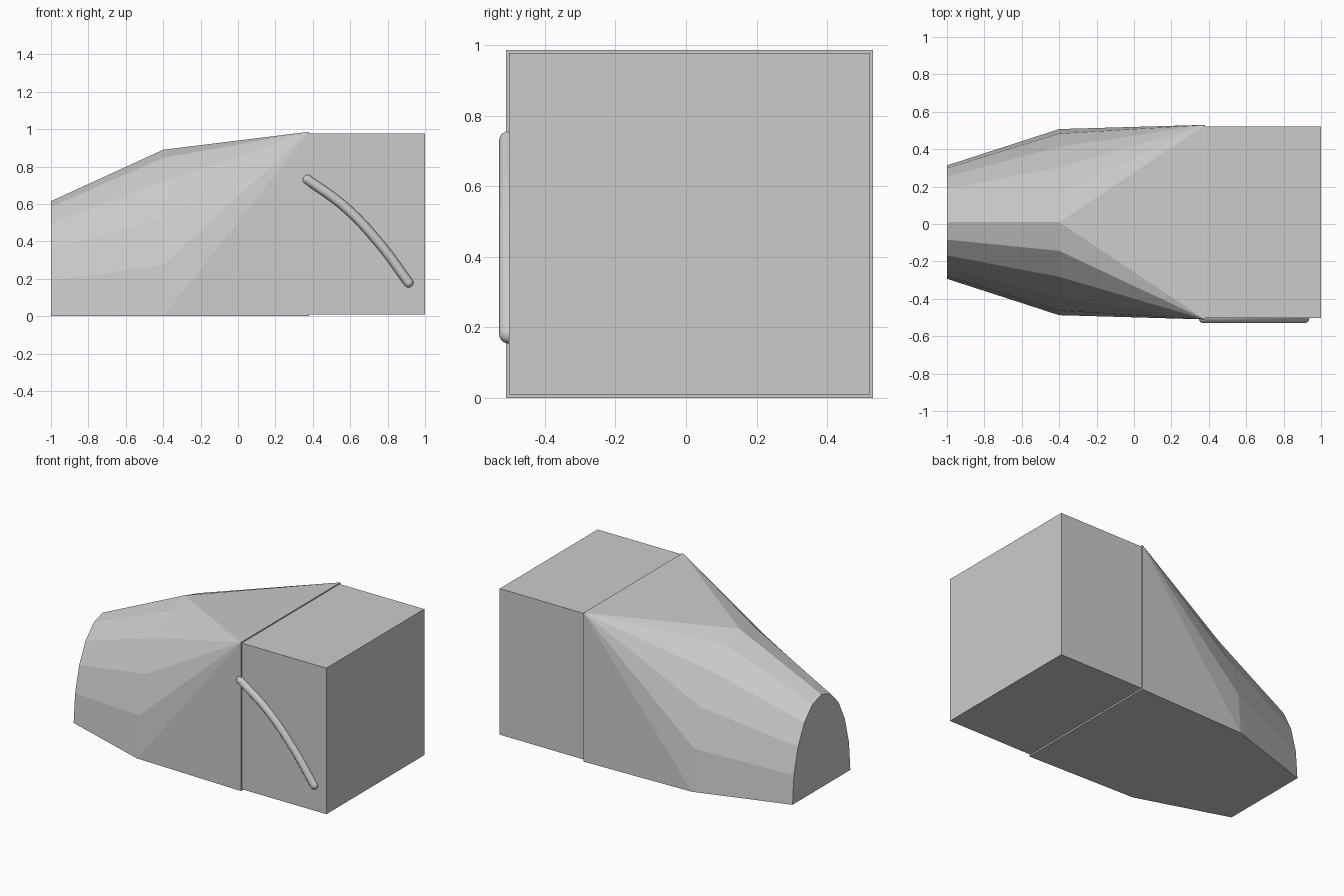
import bpy, bmesh
from math import cos, sin, pi, radians

default_cube = bpy.data.objects.get("Cube")
if default_cube:
    bpy.data.objects.remove(default_cube, do_unlink=True)

# One plain grey for everything
grey = bpy.data.materials.new("plain grey")
grey.use_nodes = True
grey.diffuse_color = (0.6, 0.6, 0.6, 1)
grey.node_tree.nodes["Principled BSDF"].inputs["Base Color"].default_value = grey.diffuse_color

MID_Y = 0.01      # centre line of the body
JOINT_X = 0.38    # where nose and box meet
STEPS = 10        # facets round each arch


def finish(bm, name):
    bmesh.ops.recalc_face_normals(bm, faces=bm.faces)
    mesh = bpy.data.meshes.new(name)
    bm.to_mesh(mesh)
    bm.free()
    mesh.materials.append(grey)
    obj = bpy.data.objects.new(name, mesh)
    bpy.context.collection.objects.link(obj)
    return obj


def arch(bm, x, half_width, height):
    """Half ellipse from the front foot over the top to the rear foot."""
    return [bm.verts.new((x, MID_Y - half_width * cos(pi * i / STEPS),
                          height * sin(pi * i / STEPS))) for i in range(STEPS + 1)]


# Rear box
bm = bmesh.new()
bmesh.ops.create_cube(bm, size=1)
for v in bm.verts:
    v.co.x = 1.0 if v.co.x > 0 else JOINT_X
    v.co.y = MID_Y + v.co.y * 1.025
    v.co.z = 0.978 if v.co.z > 0 else 0.01
finish(bm, "rear_box")

# Faceted nose: two arches, then fans out to a rectangular back
bm = bmesh.new()
tip = arch(bm, -1.0, 0.303, 0.615)
mid = arch(bm, -0.4, 0.4975, 0.89)
corners = [bm.verts.new((JOINT_X, MID_Y + y, z))
           for y, z in ((-0.52, 0), (-0.52, 0.986), (0.52, 0.986), (0.52, 0))]
low_front, top_front, top_rear, low_rear = corners
for i in range(STEPS):
    bm.faces.new((tip[i], tip[i + 1], mid[i + 1], mid[i]))
    bm.faces.new((mid[i], mid[i + 1], top_front if i < STEPS // 2 else top_rear))
bm.faces.new((mid[STEPS // 2], top_rear, top_front))
bm.faces.new((mid[0], top_front, low_front))
bm.faces.new((mid[-1], low_rear, top_rear))
bm.faces.new(corners)
bm.faces.new(tip)
bm.faces.new((tip[0], mid[0], low_front, low_rear, mid[-1], tip[-1]))
finish(bm, "faceted_nose")

# Bowed rod on the front side
ROD_Y, ROD_R = -0.504, 0.026
path = [(0.372, 0.73), (0.57, 0.585), (0.757, 0.388), (0.912, 0.18)]
curve = bpy.data.curves.new("side_rod", "CURVE")
curve.dimensions = "3D"
curve.bevel_depth = ROD_R
curve.bevel_resolution = 4
spline = curve.splines.new("BEZIER")
spline.bezier_points.add(len(path) - 1)
for point, (x, z) in zip(spline.bezier_points, path):
    point.co = (x, ROD_Y, z)
    point.handle_left_type = point.handle_right_type = "AUTO"
curve.materials.append(grey)
rod = bpy.data.objects.new("side_rod", curve)
bpy.context.collection.objects.link(rod)
smooth = [rod]

# Rounded rod ends
for name, (x, z) in (("rod_upper_end", path[0]), ("rod_lower_end", path[-1])):
    bm = bmesh.new()
    bmesh.ops.create_uvsphere(bm, u_segments=16, v_segments=10, radius=ROD_R)
    end = finish(bm, name)
    end.location = (x, ROD_Y, z)
    smooth.append(end)

# Turn the rod into a mesh and shade the round parts smooth
bpy.ops.object.select_all(action="DESELECT")
rod.select_set(True)
bpy.context.view_layer.objects.active = rod
bpy.ops.object.convert(target="MESH")
for obj in smooth:
    obj.select_set(True)
bpy.ops.object.shade_smooth_by_angle(angle=radians(40))
